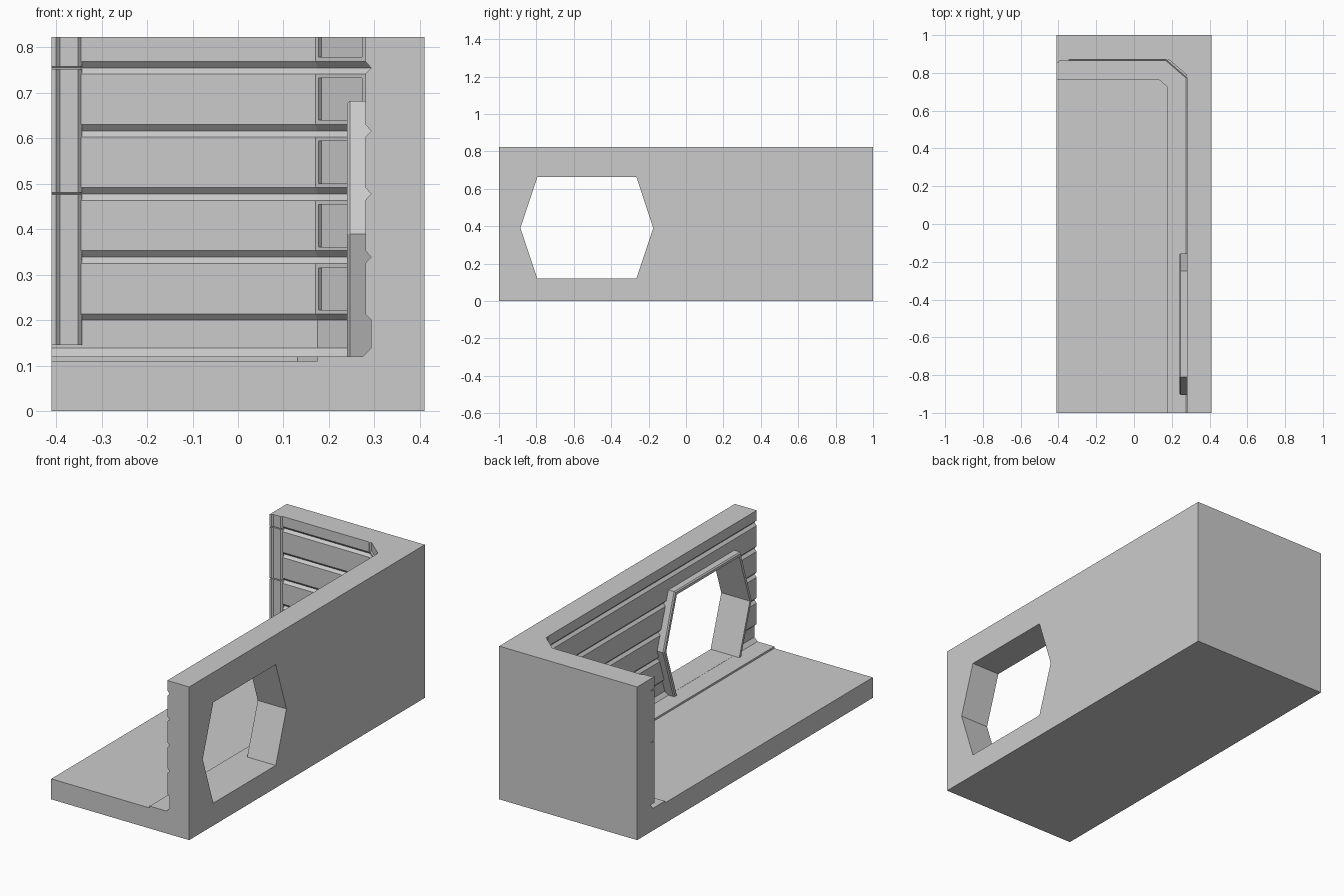
import bpy, bmesh, math
from mathutils import Vector, Matrix

if "Cube" in bpy.data.objects:
    bpy.data.objects.remove(bpy.data.objects["Cube"])

W, H = 0.41, 0.823          # half width, total height


def make(name, verts, faces):
    bm = bmesh.new()
    vs = [bm.verts.new(v) for v in verts]
    for f in faces:
        bm.faces.new([vs[i] for i in f])
    bmesh.ops.recalc_face_normals(bm, faces=bm.faces)
    me = bpy.data.meshes.new(name)
    bm.to_mesh(me)
    bm.free()
    ob = bpy.data.objects.new(name, me)
    bpy.context.collection.objects.link(ob)
    return ob


def prism(name, pts, lo, hi, axis):
    """Extrude a 2D outline along x or z."""
    n = len(pts)
    put = (lambda p, h: (h, *p)) if axis == 'x' else (lambda p, h: (*p, h))
    verts = [put(p, h) for h in (lo, hi) for p in pts]
    faces = [[i, (i + 1) % n, n + (i + 1) % n, n + i] for i in range(n)]
    return make(name, verts, faces + [list(range(n)), list(range(n, 2 * n))])


def cut(target, cutter):
    m = target.modifiers.new(cutter.name, 'BOOLEAN')
    m.operation, m.solver, m.object = 'DIFFERENCE', 'EXACT', cutter
    cutter.hide_render = True
    cutter.hide_set(True)


# Wall section (outward offset, height): floor step, skirting recess, V grooves
prof = [(-0.105, 0.11), (-0.105, 0.12), (-0.005, 0.12), (0.013, 0.139),
        (0.013, 0.2), (0, 0.213)]
for k in range(4):
    z = 0.339 + 0.1387 * k
    prof += [(0, z - 0.014), (0.013, z), (0, z + 0.014)]
prof.append((0, H))

# Plan path of the inner wall face, mitred round the chamfered corner
path = [Vector(p) for p in ((0.28, -1), (0.28, 0.775), (0.17, 0.87), (-W, 0.87))]
norms = []
for a, b in zip(path, path[1:]):
    d = (b - a).normalized()
    norms.append(Vector((d.y, -d.x)))
miters = [norms[0]]
for a, b in zip(norms, norms[1:]):
    miters.append((a + b) / (1 + a.dot(b)))
miters.append(norms[-1])

# Room shell: floor and two walls as one closed mesh
n = len(prof)
verts = [(*(p + m * d), z) for p, m in zip(path, miters) for d, z in prof]
c = len(verts)
verts += [(W, -1, H), (W, 1, H), (-W, 1, H),
          (W, -1, 0), (W, 1, 0), (-W, 1, 0), (-W, -1, 0), (-W, -1, 0.11)]
faces = [[s * n + i, s * n + i + 1, (s + 1) * n + i + 1, (s + 1) * n + i]
         for s in range(3) for i in range(n - 1)]
faces += [
    [s * n for s in range(4)] + [c + 7],                          # floor
    [s * n + n - 1 for s in range(4)] + [c + 2, c + 1, c],        # wall top
    list(range(n)) + [c, c + 3, c + 6, c + 7],                    # front
    list(range(3 * n, 4 * n)) + [c + 2, c + 5, c + 6, c + 7],     # left
    [c, c + 1, c + 4, c + 3], [c + 1, c + 2, c + 5, c + 4],       # outer walls
    [c + 3, c + 4, c + 5, c + 6]]                                 # underside
room = make("room_shell", verts, faces)

# Six-sided window opening
inner = [(-0.795, 0.1205), (-0.885, 0.39), (-0.795, 0.662),
         (-0.265, 0.662), (-0.175, 0.39), (-0.265, 0.1205)]
outer = [(-0.816, 0.1205), (-0.905, 0.39), (-0.81, 0.682),
         (-0.25, 0.682), (-0.155, 0.39), (-0.244, 0.1205)]
cut(room, prism("window_cutter", inner, 0.265, 0.5, 'x'))

# Recessed panels on the corner chamfer
nrm = norms[1]
tan = (path[2] - path[1]).normalized()
mid = (path[1] + path[2]) / 2
for k in range(5):
    z0 = 0.222 + 0.1393 * k
    z1 = z0 + 0.093 if k < 4 else 0.9
    pts = [mid + tan * (s * 0.063) + nrm * d
           for s, d in ((-1, -0.02), (1, -0.02), (1, 0.01), (-1, 0.01))]
    cut(room, prism(f"corner_panel_cutter_{k}", [tuple(p) for p in pts], z0, z1, 'z'))

# Raised window frame with a chamfered outer edge, open at the floor
verts = []
for o, i in zip(outer, inner):
    o, i = Vector(o), Vector(i)
    for t, x in ((0, 0.294), (0, 0.246), (0.3, 0.24), (1, 0.24), (1, 0.294)):
        p = o.lerp(i, t)
        verts.append((x, p.x, p.y))
faces = [[s * 5 + i, s * 5 + (i + 1) % 5, s * 5 + 5 + (i + 1) % 5, s * 5 + 5 + i]
         for s in range(5) for i in range(5)]
make("window_frame", verts, faces + [list(range(5)), list(range(25, 30))])

# End post of the back wall in stacked segments
post = [(-W, 0.885), (-W, 0.855), (-0.4, 0.855), (-0.392, 0.863),
        (-0.352, 0.863), (-0.343, 0.872), (-0.343, 0.885)]
for k, (z0, z1) in enumerate(((0.145, 0.476), (0.481, 0.753), (0.758, H))):
    prism(f"end_post_{k}", post, z0, z1, 'z')
